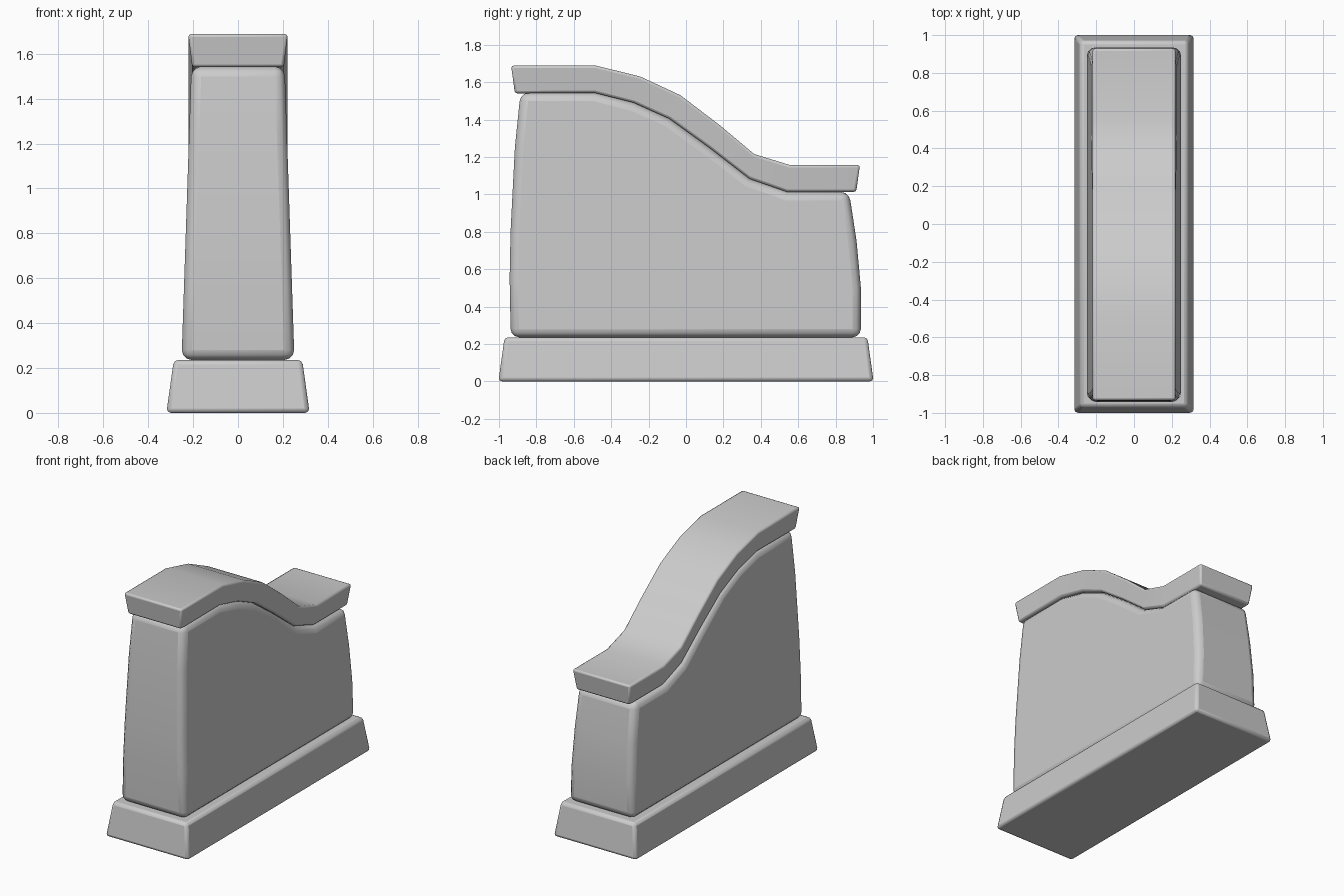
import bpy, bmesh, math

if "Cube" in bpy.data.objects:
    bpy.data.objects.remove(bpy.data.objects["Cube"])

CAP_TOP = [(-.935, 1.688), (-.48, 1.688), (-.245, 1.63), (-.03, 1.53),
           (.18, 1.37), (.365, 1.215), (.555, 1.157), (.93, 1.157)]
CAP_LOW = [(-.915, 1.54), (-.49, 1.543), (-.28, 1.49), (-.09, 1.405),
           (.125, 1.25), (.34, 1.083), (.54, 1.013), (.91, 1.013)]


def finish(name, bm, bevel, segments):
    bmesh.ops.recalc_face_normals(bm, faces=bm.faces)
    mesh = bpy.data.meshes.new(name)
    bm.to_mesh(mesh)
    bm.free()
    obj = bpy.data.objects.new(name, mesh)
    bpy.context.collection.objects.link(obj)
    mod = obj.modifiers.new("Soft edges", 'BEVEL')
    mod.width, mod.segments = bevel, segments
    mod.limit_method = 'ANGLE'
    mod.angle_limit = math.radians(40)
    bpy.ops.object.select_all(action='DESELECT')
    obj.select_set(True)
    bpy.context.view_layer.objects.active = obj
    bpy.ops.object.shade_smooth_by_angle(angle=math.radians(40))
    return obj


# Plinth: tapered block
bm = bmesh.new()
bmesh.ops.create_cube(bm, size=2)
for v in bm.verts:
    top = v.co.z > 0
    v.co.x *= .286 if top else .319
    v.co.y *= .970 if top else 1.003
    v.co.z = .236 if top else 0
finish("plinth", bm, .02, 2)

# Wall: side outline extruded across x, thinner towards the top
outline = ([(-.937, .236), (-.943, .55), (-.938, .8), (-.915, 1.25), (-.885, 1.543)]
           + CAP_LOW[1:-1]
           + [(.872, 1.013), (.912, .75), (.935, .5), (.935, .236)])
bm = bmesh.new()
sides = []
for s in (-1, 1):
    ring = [bm.verts.new((s * (.25 - .042 * (z - .28) / 1.26), y, z)) for y, z in outline]
    bm.faces.new(ring)
    sides.append(ring)
for i in range(len(outline)):
    j = (i + 1) % len(outline)
    bm.faces.new((sides[0][i], sides[0][j], sides[1][j], sides[1][i]))
finish("wall", bm, .045, 3)

# Coping: tapered cross-section swept along the sloping top
bm = bmesh.new()
rings = []
for (yt, zt), (yl, zl) in zip(CAP_TOP, CAP_LOW):
    rings.append([bm.verts.new(p) for p in
                  ((-.222, yt, zt), (.222, yt, zt), (.204, yl, zl), (-.204, yl, zl))])
for a, b in zip(rings, rings[1:]):
    for i in range(4):
        j = (i + 1) % 4
        bm.faces.new((a[i], a[j], b[j], b[i]))
bm.faces.new(rings[0])
bm.faces.new(rings[-1])
finish("coping", bm, .013, 2)
